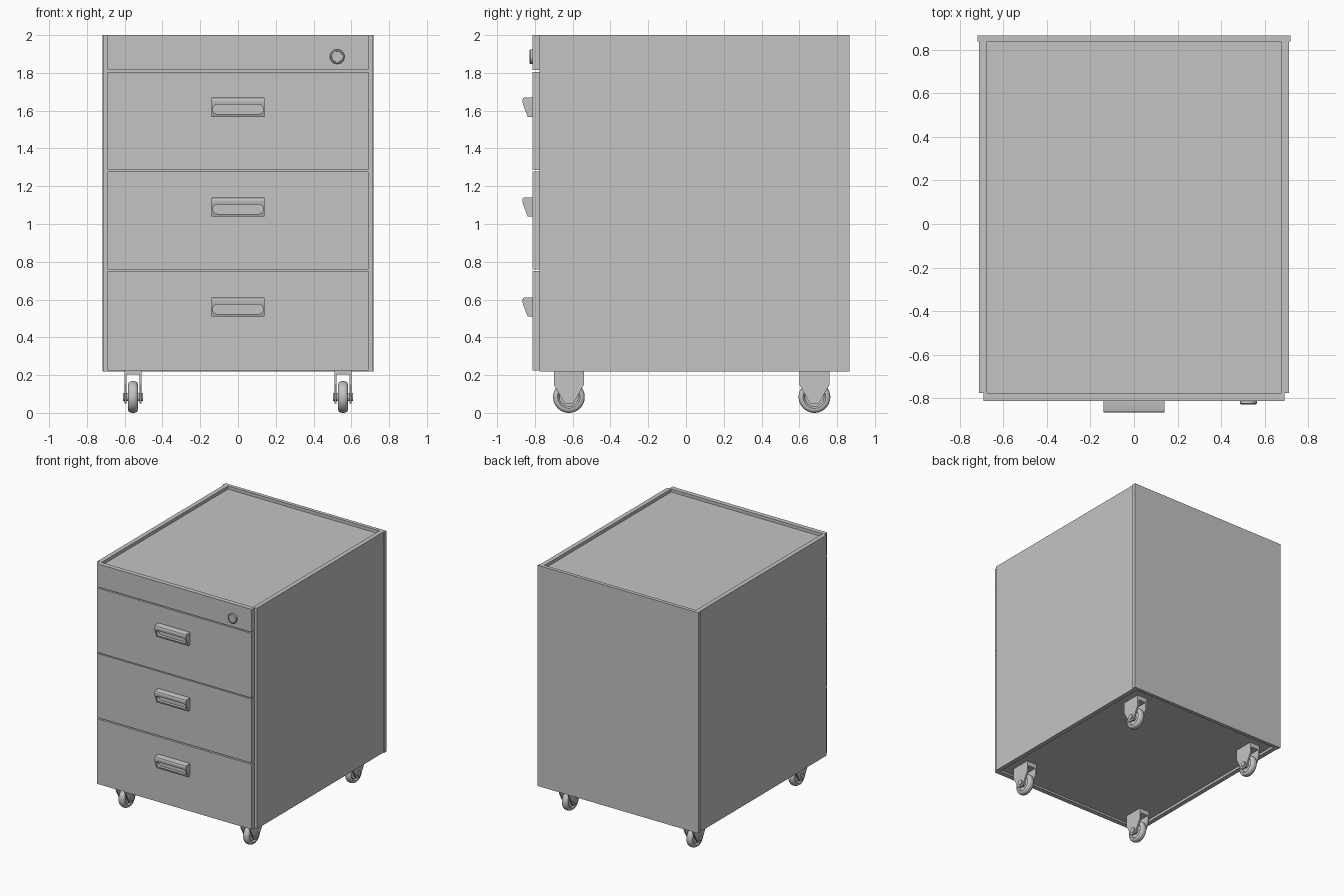
import bpy, bmesh, math
from mathutils import Matrix, Vector

if "Cube" in bpy.data.objects:
    bpy.data.objects.remove(bpy.data.objects["Cube"], do_unlink=True)

GREY = (0.55, 0.55, 0.55, 1)
grey = bpy.data.materials.new("grey_paint")
grey.use_nodes = True
grey.diffuse_color = GREY
grey.node_tree.nodes["Principled BSDF"].inputs["Base Color"].default_value = GREY


def finish(name, bm, smooth=False):
    """Turn a bmesh into a grey object."""
    bmesh.ops.recalc_face_normals(bm, faces=bm.faces)
    mesh = bpy.data.meshes.new(name)
    bm.to_mesh(mesh)
    bm.free()
    mesh.materials.append(grey)
    ob = bpy.data.objects.new(name, mesh)
    bpy.context.collection.objects.link(ob)
    bpy.ops.object.select_all(action="DESELECT")
    bpy.context.view_layer.objects.active = ob
    ob.select_set(True)
    if smooth:
        bpy.ops.object.shade_smooth_by_angle(angle=math.radians(35))
    return ob


def box(name, x, y, z):
    """Box from (low, high) pairs."""
    bm = bmesh.new()
    size = [b - a for a, b in (x, y, z)]
    mid = [(a + b) / 2 for a, b in (x, y, z)]
    bmesh.ops.create_cube(bm, size=1, matrix=Matrix.Translation(mid) @ Matrix.Diagonal((*size, 1)))
    return finish(name, bm)


def prism(name, points, step, smooth=False):
    """Polygon pushed along a vector."""
    bm = bmesh.new()
    face = bm.faces.new([bm.verts.new(p) for p in points])
    out = bmesh.ops.extrude_face_region(bm, geom=[face])
    verts = [v for v in out["geom"] if isinstance(v, bmesh.types.BMVert)]
    bmesh.ops.translate(bm, verts=verts, vec=step)
    return finish(name, bm, smooth)


def lathe(name, profile, centre, axis, steps=40):
    """Spin (along axis, radius) points round an axis."""
    bm = bmesh.new()
    axis = Vector(axis)
    centre = Vector(centre)
    verts = [bm.verts.new(centre + axis * a + Vector((0, 0, r))) for a, r in profile]
    edges = [bm.edges.new(pair) for pair in zip(verts, verts[1:])]
    bmesh.ops.spin(bm, geom=verts + edges, cent=centre, axis=axis,
                   angle=2 * math.pi, steps=steps)
    bmesh.ops.remove_doubles(bm, verts=bm.verts, dist=0.0004)
    return finish(name, bm, True)


# Cabinet shell
BOTTOM, TOP, FRONT = 0.22, 2.0, -0.775
for side, s in (("left", 1), ("right", -1)):
    box(side + "_side_panel", sorted((s * 0.675, s * 0.711)), (FRONT, 0.837), (BOTTOM, TOP))
box("back_panel", (-0.718, 0.718), (0.837, 0.866), (BOTTOM, TOP))
box("top_panel", (-0.675, 0.675), (FRONT, 0.837), (1.945, 1.975))
box("bottom_panel", (-0.675, 0.675), (FRONT, 0.837), (0.24, 0.27))
box("inner_front", (-0.675, 0.675), (FRONT, -0.755), (0.27, 1.945))

# Front panels
FACE = -0.813
rows = (("lower", 0.225, 0.75), ("middle", 0.76, 1.277),
        ("upper", 1.285, 1.806), ("lock", 1.815, TOP))
for name, low, high in rows:
    box(name + "_front_panel", (-0.691, 0.691), (FACE, FRONT), (low, high))

# Pull handles with a rounded finger slot
for name, z in (("lower", 0.56), ("middle", 1.09), ("upper", 1.618)):
    outline = [(FACE, 0.051), (-0.855, 0.051), (-0.862, 0.048), (-0.866, 0.041),
               (-0.866, 0.03), (-0.862, 0.012), (-0.838, -0.051), (FACE, -0.051)]
    handle = prism(name + "_handle", [(-0.141, y, z + h) for y, h in outline], (0.282, 0, 0))
    slot = []
    for s in (1, -1):
        for i in range(9):
            a = math.pi * i / 8 - math.pi / 2
            slot.append((s * (0.109 + 0.025 * math.cos(a)), -0.9, z - 0.011 + s * 0.025 * math.sin(a)))
    cutter = prism("slot_cutter", slot, (0, 0.08, 0))
    cutter.hide_render = True
    cut = handle.modifiers.new("slot", "BOOLEAN")
    cut.operation, cut.solver, cut.object = "DIFFERENCE", "EXACT", cutter
    bpy.context.view_layer.objects.active = handle
    bpy.ops.object.modifier_apply(modifier="slot")
    bpy.data.objects.remove(cutter, do_unlink=True)
    bpy.ops.object.select_all(action="DESELECT")
    handle.select_set(True)
    bpy.ops.object.shade_smooth_by_angle(angle=math.radians(35))

# Lock
lathe("lock_barrel", [(0, 0), (0, 0.039), (0.011, 0.039), (0.016, 0.033),
                      (0.016, 0.029), (0.013, 0.028), (0.013, 0)],
      (0.525, FACE, 1.886), (0, -1, 0))

# Castors
HUB = 0.084
half = [(0.012, 0), (0.012, 0.05), (0.02, 0.055), (0.026, 0.06),
        (0.026, 0.068), (0.022, 0.077), (0.014, 0.082), (0.005, 0.084)]
tyre = half + [(-a, r) for a, r in reversed(half)]
plate = [(-0.08, 0.217), (0.08, 0.217), (0.08, 0.15), (0.024, 0.05), (-0.024, 0.05), (-0.08, 0.15)]
for end, y in (("front", -0.62), ("back", 0.68)):
    for side, x in (("left", 0.556), ("right", -0.556)):
        name = end + "_" + side
        lathe(name + "_wheel", tyre, (x, y, HUB), (1, 0, 0))
        lathe(name + "_axle", [(-0.052, 0), (-0.052, 0.022), (0.052, 0.022), (0.052, 0)],
              (x, y, HUB), (1, 0, 0), 20)
        box(name + "_mount", (x - 0.045, x + 0.045), (y - 0.08, y + 0.08), (0.203, 0.24))
        for fork, s in (("inner", -1), ("outer", 1)):
            prism(name + "_" + fork + "_fork",
                  [(x + s * 0.045, y + dy, z) for dy, z in plate], (-s * 0.011, 0, 0))
